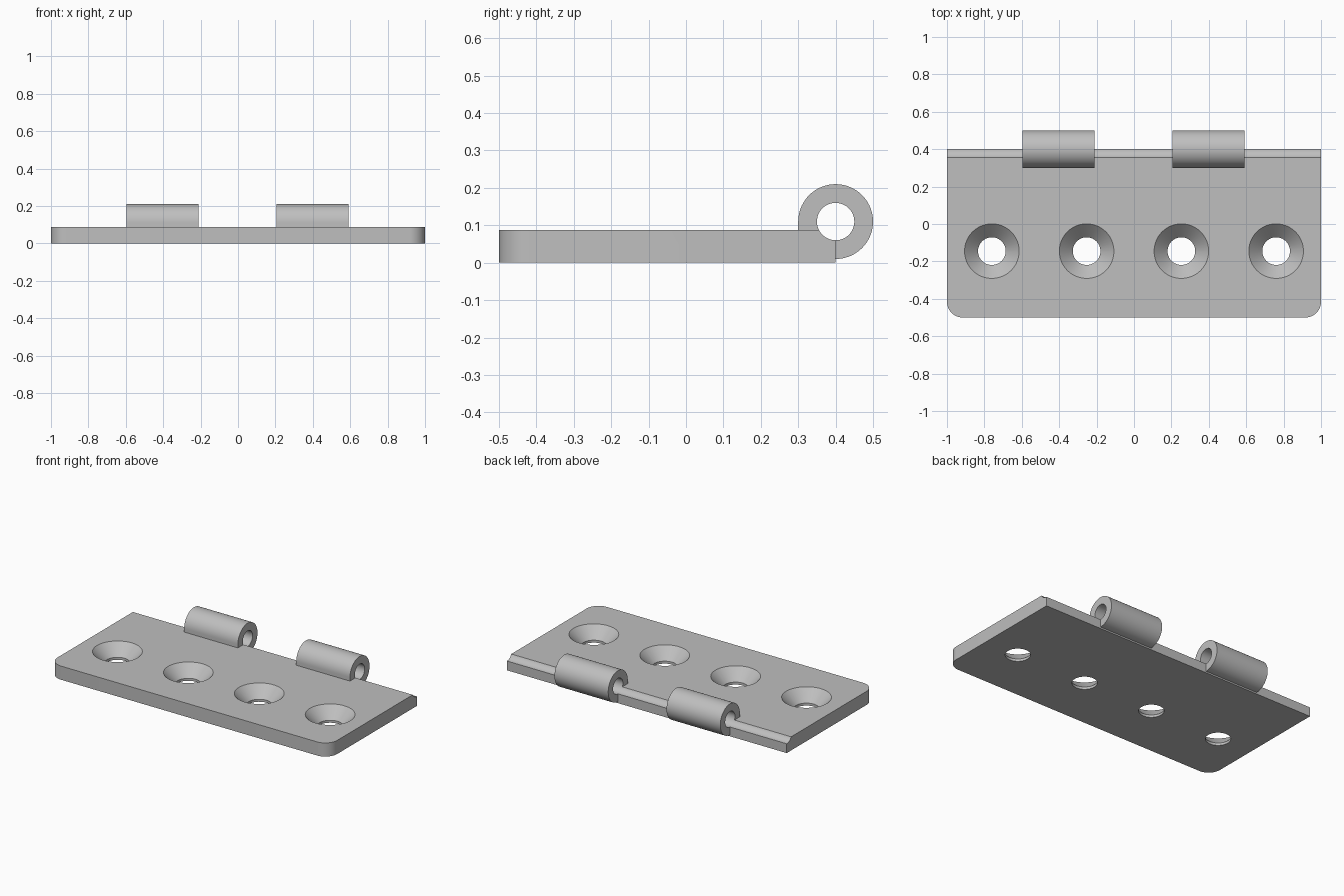
import bpy, bmesh, math

if "Cube" in bpy.data.objects:
    bpy.data.objects.remove(bpy.data.objects["Cube"])

PIN_Y, PIN_Z = 0.4, 0.11      # hinge axis
THICK = 0.088                 # leaf thickness

steel = bpy.data.materials.new("grey steel")
steel.diffuse_color = (0.52, 0.52, 0.52, 1)
steel.use_nodes = True
steel.node_tree.nodes["Principled BSDF"].inputs["Base Color"].default_value = steel.diffuse_color


def prism(name, outline, offset):
    """Solid made by sweeping a planar outline along an offset vector."""
    bm = bmesh.new()
    face = bm.faces.new([bm.verts.new(p) for p in outline])
    ext = bmesh.ops.extrude_face_region(bm, geom=[face])
    bmesh.ops.translate(bm, vec=offset,
                        verts=[v for v in ext["geom"] if isinstance(v, bmesh.types.BMVert)])
    return finish(name, bm)


def finish(name, bm):
    bmesh.ops.recalc_face_normals(bm, faces=bm.faces)
    mesh = bpy.data.meshes.new(name)
    bm.to_mesh(mesh)
    bm.free()
    mesh.materials.append(steel)
    obj = bpy.data.objects.new(name, mesh)
    bpy.context.collection.objects.link(obj)
    return obj


def arc(r, start, end, n):
    return [(r * math.cos(math.radians(start + (end - start) * i / n)),
             r * math.sin(math.radians(start + (end - start) * i / n))) for i in range(n + 1)]


def combine(target, other, operation):
    mod = target.modifiers.new("bool", "BOOLEAN")
    mod.operation, mod.object, mod.solver = operation, other, "EXACT"
    bpy.context.view_layer.objects.active = target
    bpy.ops.object.modifier_apply(modifier=mod.name)
    bpy.data.objects.remove(other)


# Leaf plate with two rounded front corners
R = 0.085
outline = [(1, PIN_Y, 0), (-1, PIN_Y, 0)]
outline += [(-1 + R + x, -0.5 + R + y, 0) for x, y in arc(R, 180, 270, 12)]
outline += [(1 - R + x, -0.5 + R + y, 0) for x, y in arc(R, 270, 360, 12)]
hinge = prism("hinge_leaf", outline, (0, 0, THICK))

# Knuckles wrapping round the pin axis, squared off where they enter the leaf
for x0 in (-0.595, 0.206):
    prof = [(x0, PIN_Y + y, PIN_Z + z) for y, z in arc(0.1, 180, -90, 54)]
    prof.append((x0, PIN_Y - 0.1, 0.02))
    combine(hinge, prism("knuckle", prof, (0.384, 0, 0)), "UNION")

# Pin bore, which also hollows the rear edge of the leaf
bore = [(-1.1, PIN_Y + y, PIN_Z + z) for y, z in arc(0.05, 0, 360, 48)[:-1]]
combine(hinge, prism("pin_bore", bore, (2.2, 0, 0)), "DIFFERENCE")

# Countersunk screw holes
for x0 in (-0.76, -0.2533, 0.2533, 0.76):
    bm = bmesh.new()
    rings = []
    for r, z in ((0.074, -0.05), (0.074, 0.016), (0.146, THICK), (0.146, THICK + 0.05)):
        rings.append([bm.verts.new((x0 + x, -0.145 + y, z)) for x, y in arc(r, 0, 360, 48)[:-1]])
    for a, b in zip(rings, rings[1:]):
        for i in range(48):
            j = (i + 1) % 48
            bm.faces.new((a[i], a[j], b[j], b[i]))
    bm.faces.new(rings[0])
    bm.faces.new(rings[-1])
    combine(hinge, finish("screw_hole", bm), "DIFFERENCE")

# Smooth curved walls, crisp edges
bpy.ops.object.select_all(action="DESELECT")
hinge.select_set(True)
bpy.context.view_layer.objects.active = hinge
bpy.ops.object.shade_smooth_by_angle(angle=math.radians(30))
